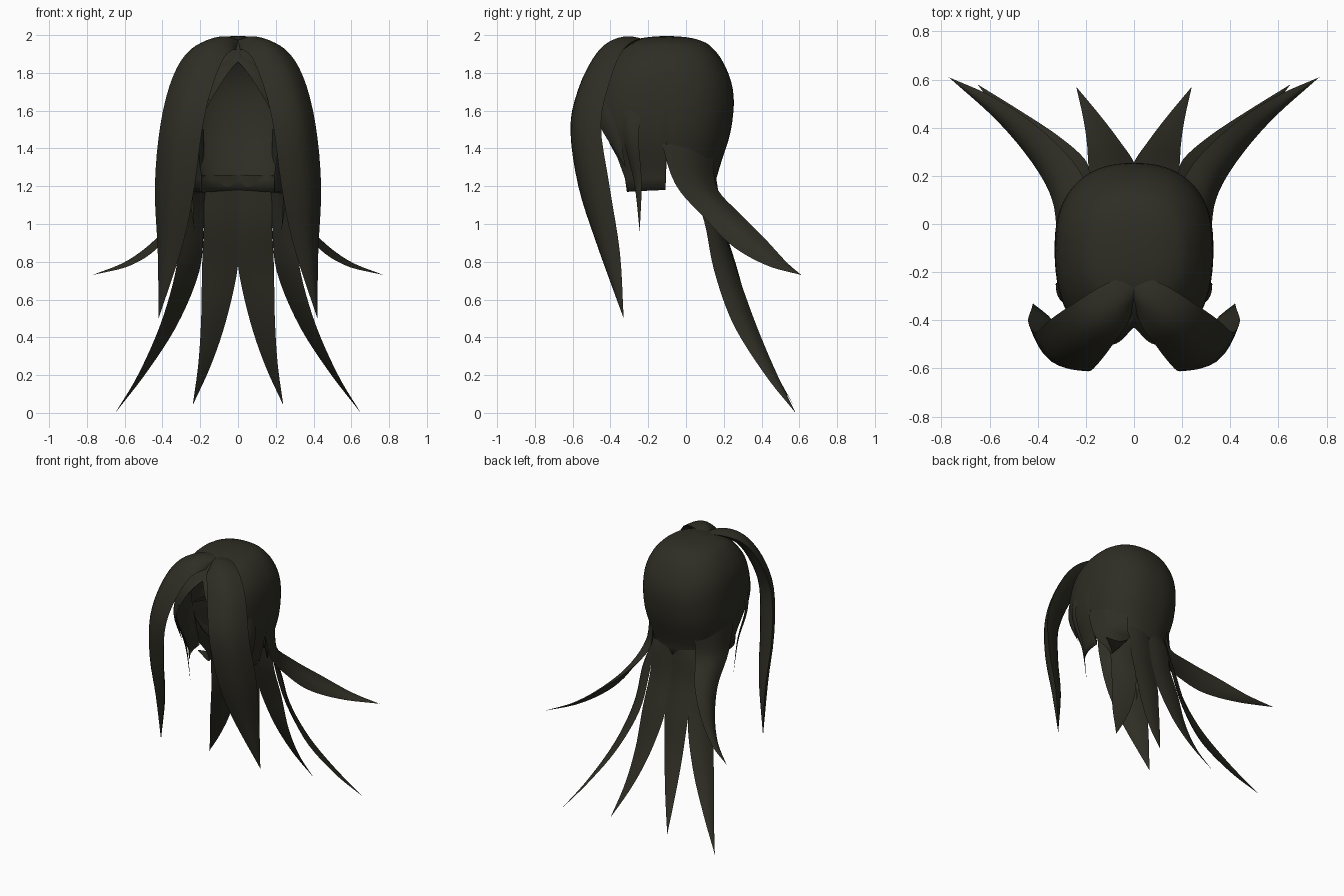
import bpy, bmesh, math
from mathutils import Vector

cube = bpy.data.objects.get("Cube")
if cube:
    bpy.data.objects.remove(cube, do_unlink=True)

hair = bpy.data.materials.new("dark_olive_hair")
hair.use_nodes = True
hair.diffuse_color = (0.028, 0.027, 0.018, 1)
hair.node_tree.nodes["Principled BSDF"].inputs["Base Color"].default_value = hair.diffuse_color


def lerp_table(table, key):
    """Linear lookup of the values after the first column."""
    for a, b in zip(table, table[1:]):
        if key <= b[0]:
            f = max(0, (key - a[0]) / (b[0] - a[0]))
            return [p + (q - p) * f for p, q in zip(a[1:], b[1:])]
    return list(table[-1][1:])


def smooth_path(points, t):
    """Catmull-Rom point at t in 0..1."""
    p = [Vector(q) for q in points]
    p = [2 * p[0] - p[1]] + p + [2 * p[-1] - p[-2]]
    u = t * (len(p) - 3)
    i = min(int(u), len(p) - 4)
    f = u - i
    a, b, c, d = p[i:i + 4]
    return 0.5 * (2 * b + (c - a) * f + (2 * a - 5 * b + 4 * c - d) * f ** 2
                  + (3 * b - a - 3 * c + d) * f ** 3)


def make_surface(name, rows):
    """Mirrored, smooth surface through a grid of points."""
    bm = bmesh.new()
    grid = [[bm.verts.new(p) for p in row] for row in rows]
    for r, s in zip(grid, grid[1:]):
        for j in range(len(r) - 1):
            bm.faces.new((r[j], r[j + 1], s[j + 1], s[j]))
    bmesh.ops.remove_doubles(bm, verts=bm.verts, dist=0.0005)
    bmesh.ops.recalc_face_normals(bm, faces=bm.faces)
    # Turn the surface outward
    if sum(f.normal.dot(f.calc_center_median() - Vector((0, -0.1, 1.4))) * f.calc_area()
           for f in bm.faces) < 0:
        bmesh.ops.reverse_faces(bm, faces=bm.faces)
    mesh = bpy.data.meshes.new(name)
    bm.to_mesh(mesh)
    bm.free()
    mesh.materials.append(hair)
    ob = bpy.data.objects.new(name, mesh)
    bpy.context.collection.objects.link(ob)
    mirror = ob.modifiers.new("mirror", "MIRROR")
    mirror.merge_threshold = 0.002
    bpy.ops.object.select_all(action="DESELECT")
    ob.select_set(True)
    bpy.context.view_layer.objects.active = ob
    bpy.ops.object.shade_smooth_by_angle(angle=math.radians(50))
    return ob


def make_lock(name, edge_a, edge_b, outer, inner, steps=28, across=8):
    """Pointed hair lock with a lens section between two edges."""
    rows = []
    for i in range(steps + 1):
        t = i / steps
        a, b = smooth_path(edge_a, t), smooth_path(edge_b, t)
        ahead, behind = min(1, t + 0.02), max(0, t - 0.02)
        along = (smooth_path(edge_a, ahead) + smooth_path(edge_b, ahead)
                 - smooth_path(edge_a, behind) - smooth_path(edge_b, behind))
        out = along.cross(b - a).normalized() * (b - a).length
        arc = [(j / across, math.sin(math.pi * j / across)) for j in range(across + 1)]
        rows.append([a.lerp(b, f) + out * outer * h for f, h in arc]
                    + [a.lerp(b, f) - out * inner * h for f, h in reversed(arc)])
    make_surface(name, rows)


# Cap: depth below crown gives back, front and side radii
crown = 1.995
radii = [(drop ** 0.5, back, front, side) for drop, back, front, side in (
    (0, 0, 0, 0), (0.01, 0.13, 0.13, 0.12), (0.04, 0.215, 0.23, 0.205),
    (0.11, 0.28, 0.31, 0.27), (0.19, 0.322, 0.37, 0.31), (0.26, 0.345, 0.40, 0.325),
    (0.34, 0.355, 0.425, 0.33), (0.44, 0.348, 0.43, 0.33), (0.54, 0.33, 0.40, 0.32),
    (0.64, 0.295, 0.34, 0.295), (0.75, 0.262, 0.30, 0.26), (0.90, 0.26, 0.29, 0.25))]
# Hem height by angle from the front: parting, temple, sideburn, notch, nape
hem = [(0, 1.86), (20, 1.70), (37, 1.54), (42, 1.35), (47, 1.17), (89, 1.18),
       (89.6, 1.40), (97, 1.28), (115, 1.16), (180, 1.18)]
angles = sorted(set([k[0] for k in hem] + list(range(5, 180, 5))))
columns = []
for deg in angles:
    th = math.radians(deg)
    drop = crown - lerp_table(hem, deg)[0]
    c = math.copysign(abs(math.cos(th)) ** 0.85, math.cos(th))
    col = []
    for i in range(25):
        s = i / 24 * drop ** 0.5
        back, front, side = lerp_table(radii, s)
        depth = front if deg < 90 else back
        x = 0 if deg in (0, 180) else side * math.sin(th) ** 0.85
        col.append((x, -0.1 - depth * c, crown - s * s))
    columns.append(col)
cap = make_surface("scalp_cap", columns)
cap.modifiers.new("thickness", "SOLIDIFY").thickness = 0.006

# Long front locks sweeping from the parting
make_lock("front_lock",
          [(0, -0.34, 1.92), (0.03, -0.42, 1.92), (0.08, -0.49, 1.87), (0.145, -0.575, 1.70),
           (0.19, -0.612, 1.5), (0.23, -0.57, 1.2), (0.29, -0.475, 0.9), (0.42, -0.33, 0.5)],
          [(0, -0.21, 1.97), (0.12, -0.25, 1.98), (0.25, -0.33, 1.925), (0.345, -0.395, 1.78),
           (0.41, -0.45, 1.53), (0.44, -0.405, 1.2), (0.425, -0.35, 0.85), (0.42, -0.33, 0.5)],
          0.2, 0.12)

# Short fringe under the front locks
make_lock("inner_fringe",
          [(0, -0.43, 1.865), (0.085, -0.50, 1.75), (0.20, -0.465, 1.54), (0.25, -0.32, 1.30)],
          [(0, -0.34, 1.93), (0.18, -0.40, 1.80), (0.27, -0.37, 1.58), (0.25, -0.32, 1.30)],
          0.12, 0)

# Thin locks in front of the ears
make_lock("temple_lock",
          [(0.25, -0.36, 1.7), (0.28, -0.335, 1.47), (0.245, -0.275, 1.22), (0.23, -0.245, 0.96)],
          [(0.29, -0.22, 1.7), (0.325, -0.25, 1.47), (0.27, -0.235, 1.22), (0.23, -0.245, 0.96)],
          0.15, 0.05)

# Side locks flicking outward, rooted inside the cap
make_lock("side_flick",
          [(0.30, -0.12, 1.5), (0.314, -0.12, 1.4), (0.32, -0.05, 1.2), (0.34, 0.10, 1.03),
           (0.42, 0.25, 0.88), (0.57, 0.43, 0.78), (0.77, 0.61, 0.73)],
          [(0.18, 0.15, 1.5), (0.18, 0.15, 1.4), (0.19, 0.16, 1.2), (0.27, 0.28, 1.06),
           (0.42, 0.42, 0.92), (0.59, 0.53, 0.80), (0.77, 0.61, 0.73)], 0.14, 0.04)

# Long strands down the back, rooted inside the cap
make_lock("outer_back_strand",
          [(0.25, 0.03, 1.26), (0.26, 0.04, 1.18), (0.30, 0.10, 1.0), (0.33, 0.15, 0.75),
           (0.41, 0.25, 0.47), (0.53, 0.42, 0.2), (0.65, 0.58, 0)],
          [(0.15, 0.14, 1.26), (0.17, 0.155, 1.18), (0.18, 0.19, 1.0), (0.205, 0.27, 0.75),
           (0.32, 0.37, 0.47), (0.48, 0.475, 0.22), (0.65, 0.58, 0)], 0.12, 0.04)
make_lock("centre_back_strand",
          [(0.17, 0.13, 1.26), (0.18, 0.15, 1.18), (0.18, 0.18, 1.0), (0.19, 0.25, 0.78),
           (0.195, 0.33, 0.5), (0.21, 0.435, 0.26), (0.24, 0.57, 0.04)],
          [(0, 0.155, 1.26), (0, 0.163, 1.18), (0, 0.19, 1.0), (0, 0.255, 0.78),
           (0.06, 0.345, 0.5), (0.14, 0.45, 0.26), (0.24, 0.57, 0.04)], 0.07, 0.03)
